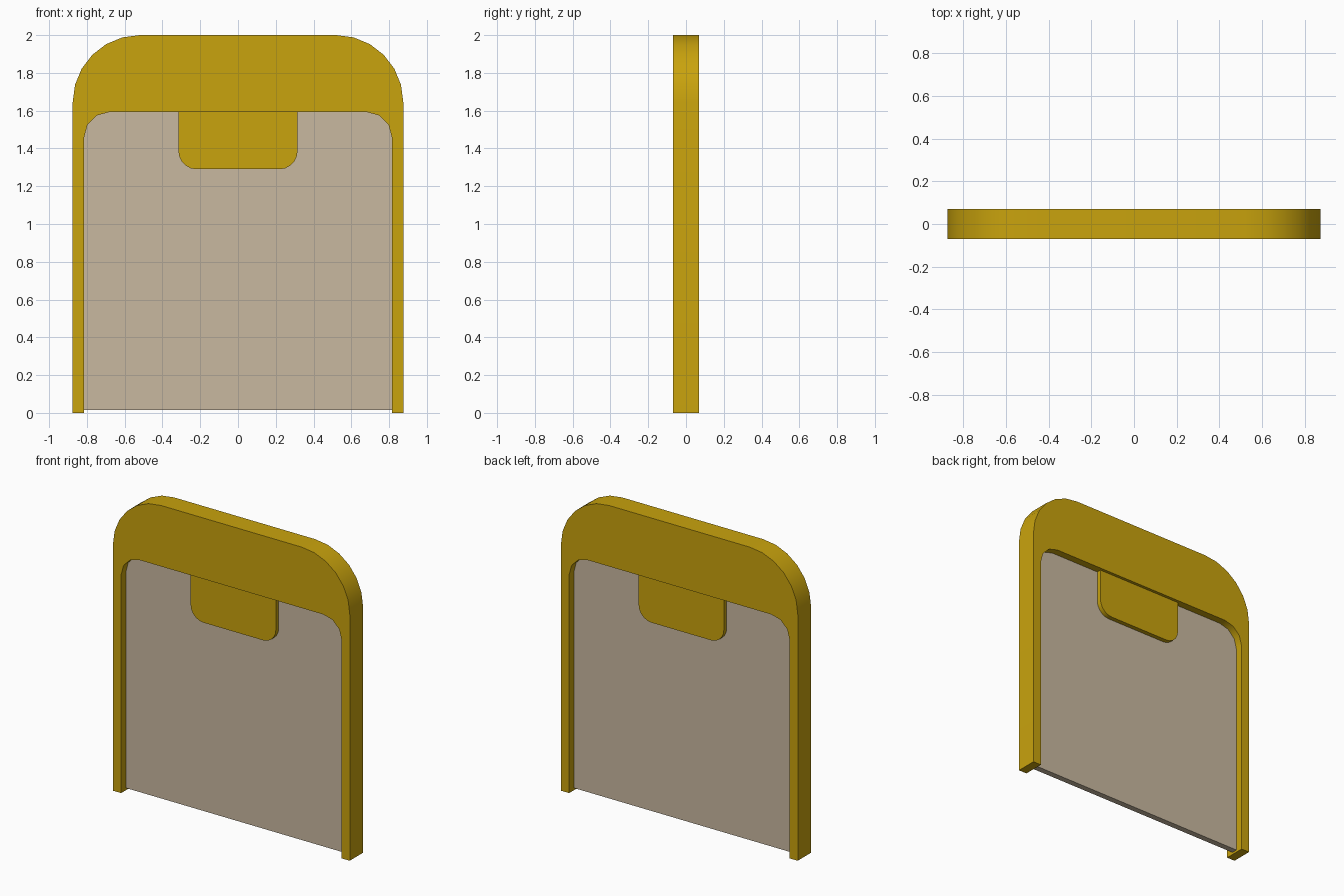
import bpy, bmesh, math

if "Cube" in bpy.data.objects:
    bpy.data.objects.remove(bpy.data.objects["Cube"])


def arc(cx, cz, r, a0, a1, n):
    """Points along an arc in the x/z plane, angles in degrees."""
    pts = []
    for i in range(n + 1):
        a = math.radians(a0 + (a1 - a0) * i / n)
        pts.append((cx + r * math.cos(a), cz + r * math.sin(a)))
    return pts


def arch(half, bottom, top, r, n):
    """Open outline with rounded top corners, from bottom right to bottom left."""
    return ([(half, bottom)] + arc(half - r, top - r, r, 0, 90, n)
            + arc(r - half, top - r, r, 90, 180, n) + [(-half, bottom)])


def material(name, rgb):
    m = bpy.data.materials.new(name)
    m.diffuse_color = (*rgb, 1)
    m.use_nodes = True
    m.node_tree.nodes["Principled BSDF"].inputs["Base Color"].default_value = m.diffuse_color
    return m


def plate(name, outline, depth, mat):
    """Extrude an x/z outline symmetrically about y = 0."""
    bm = bmesh.new()
    face = bm.faces.new([bm.verts.new((x, -depth / 2, z)) for x, z in outline])
    ext = bmesh.ops.extrude_face_region(bm, geom=[face])
    verts = [g for g in ext["geom"] if isinstance(g, bmesh.types.BMVert)]
    bmesh.ops.translate(bm, verts=verts, vec=(0, depth, 0))
    bmesh.ops.recalc_face_normals(bm, faces=bm.faces)
    mesh = bpy.data.meshes.new(name)
    bm.to_mesh(mesh)
    bm.free()
    mesh.materials.append(mat)
    ob = bpy.data.objects.new(name, mesh)
    bpy.context.collection.objects.link(ob)
    bpy.ops.object.select_all(action='DESELECT')
    ob.select_set(True)
    bpy.context.view_layer.objects.active = ob
    bpy.ops.object.shade_smooth_by_angle(angle=math.radians(35))
    return ob


gold = material("gold", (0.584, 0.366, 0.004))
beige = material("beige", (0.584, 0.485, 0.352))

# Arched frame: outer outline followed by the opening traced backwards
outer = arch(0.875, 0, 2, 0.355, 6)
opening = arch(0.815, 0, 1.593, 0.135, 3)
plate("frame", outer + opening[::-1], 0.14, gold)

# Thin panel filling the opening, tucked slightly into the frame
plate("panel", arch(0.82, 0.015, 1.598, 0.135, 3), 0.04, beige)

# Tab hanging from the top of the opening
tab = ([(-0.315, 1.62)] + arc(-0.22, 1.385, 0.095, 180, 270, 5)
       + arc(0.22, 1.385, 0.095, 270, 360, 5) + [(0.315, 1.62)])
plate("tab", tab, 0.10, gold)
